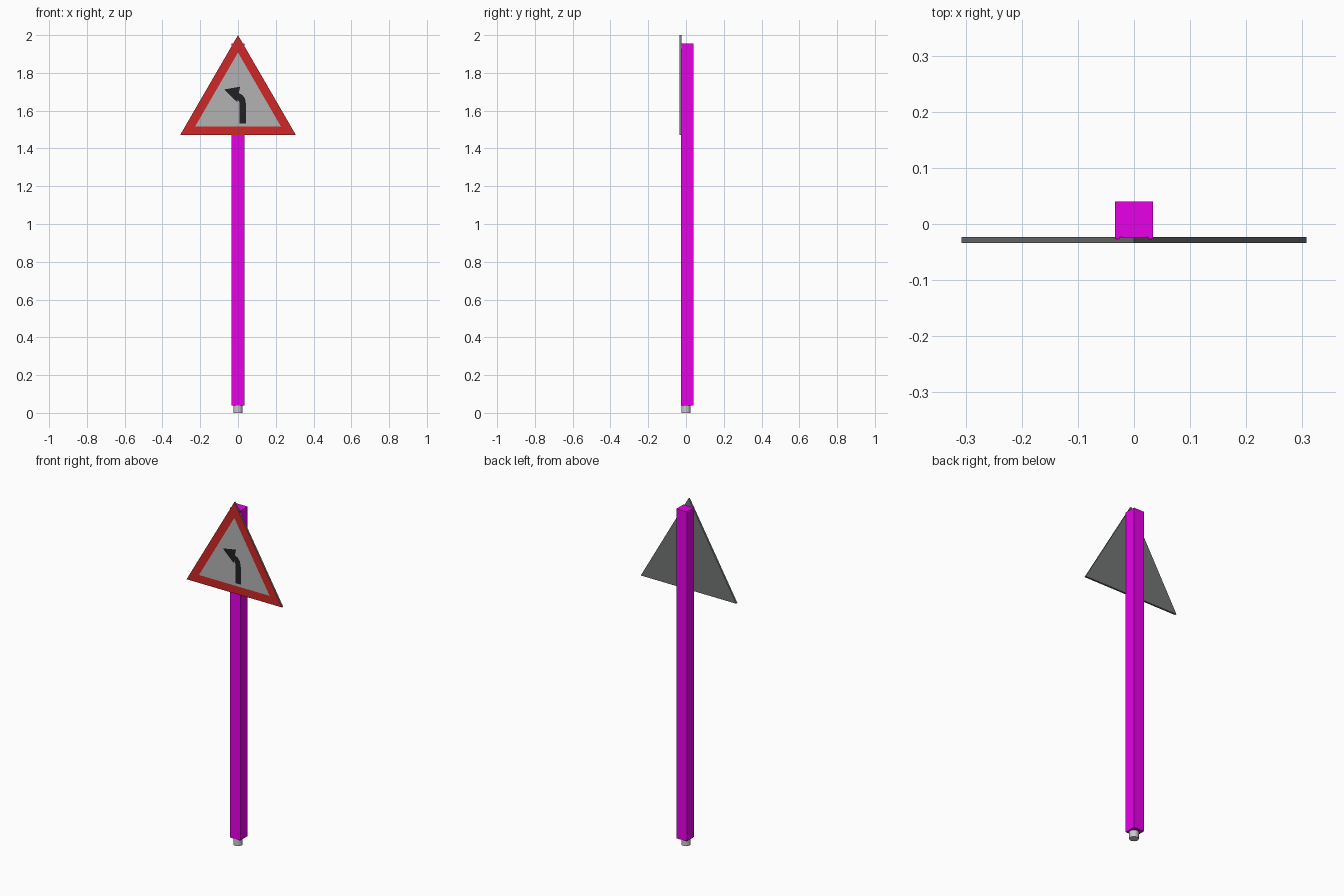
import bpy, bmesh, math
from mathutils import Vector

if "Cube" in bpy.data.objects:
    bpy.data.objects.remove(bpy.data.objects["Cube"])


def material(name, rgb):
    m = bpy.data.materials.new(name)
    m.diffuse_color = (*rgb, 1)
    m.use_nodes = True
    m.node_tree.nodes["Principled BSDF"].inputs["Base Color"].default_value = m.diffuse_color
    return m


def finish(name, bm, mats=()):
    me = bpy.data.meshes.new(name)
    bm.to_mesh(me)
    bm.free()
    for m in mats:
        me.materials.append(m)
    ob = bpy.data.objects.new(name, me)
    bpy.context.collection.objects.link(ob)
    return ob


magenta = material("magenta", (0.8, 0.0, 0.8))
red = material("red", (0.62, 0.02, 0.02))
black = material("black", (0.015, 0.015, 0.018))
back_grey = material("back_grey", (0.17, 0.18, 0.18))
face_grey = material("face_grey", (0.45, 0.45, 0.45))

FRONT, BACK = -0.034, -0.023

# Round pole, showing below the square sleeve
bpy.ops.mesh.primitive_cylinder_add(vertices=16, radius=0.025, depth=1.94, location=(0, 0, 0.97))
pole = bpy.context.object
pole.name = "pole"
bpy.ops.object.shade_smooth_by_angle(angle=math.radians(40))

# Square sleeve around the pole
bm = bmesh.new()
bmesh.ops.create_cube(bm, size=1)
bmesh.ops.scale(bm, vec=(0.067, 0.067, 1.915), verts=bm.verts)
bmesh.ops.translate(bm, vec=(0, 0.0065, 0.9975), verts=bm.verts)
finish("sleeve", bm, [magenta])

# Triangular plate: grey back and edges, red border, pale centre
bm = bmesh.new()
corners = [(-0.307, 1.47), (0.307, 1.47), (0, 2.0)]
front = bm.faces.new([bm.verts.new((x, FRONT, z)) for x, z in corners])
ext = bmesh.ops.extrude_face_region(bm, geom=[front], use_keep_orig=True)
new_verts = [g for g in ext["geom"] if isinstance(g, bmesh.types.BMVert)]
bmesh.ops.translate(bm, vec=(0, BACK - FRONT, 0), verts=new_verts)
bmesh.ops.recalc_face_normals(bm, faces=bm.faces)
front = min(bm.faces, key=lambda f: f.calc_center_median().y)
rim = bmesh.ops.inset_region(bm, faces=[front], thickness=0.046, use_even_offset=True)
for f in rim["faces"]:
    f.material_index = 1
front.material_index = 2
finish("sign_plate", bm, [back_grey, red, face_grey])

# Left-bend arrow: stem curving into a triangular head
bm = bmesh.new()


def flat(points):
    bm.faces.new([bm.verts.new((x, FRONT - 0.0006, z)) for x, z in points])


right = [(0.042, 1.532), (0.042, 1.635), (0.037, 1.665), (0.022, 1.684), (-0.004, 1.697)]
left = [(0.009, 1.532), (0.009, 1.625), (0.007, 1.645), (0.000, 1.657), (-0.014, 1.664)]
for i in range(len(right) - 1):
    flat([left[i], right[i], right[i + 1], left[i + 1]])
flat([(-0.074, 1.712), (-0.004, 1.645), (0.011, 1.727)])
for f in bm.faces:
    f.normal_update()
    if f.normal.y > 0:
        f.normal_flip()
finish("arrow", bm, [black])
